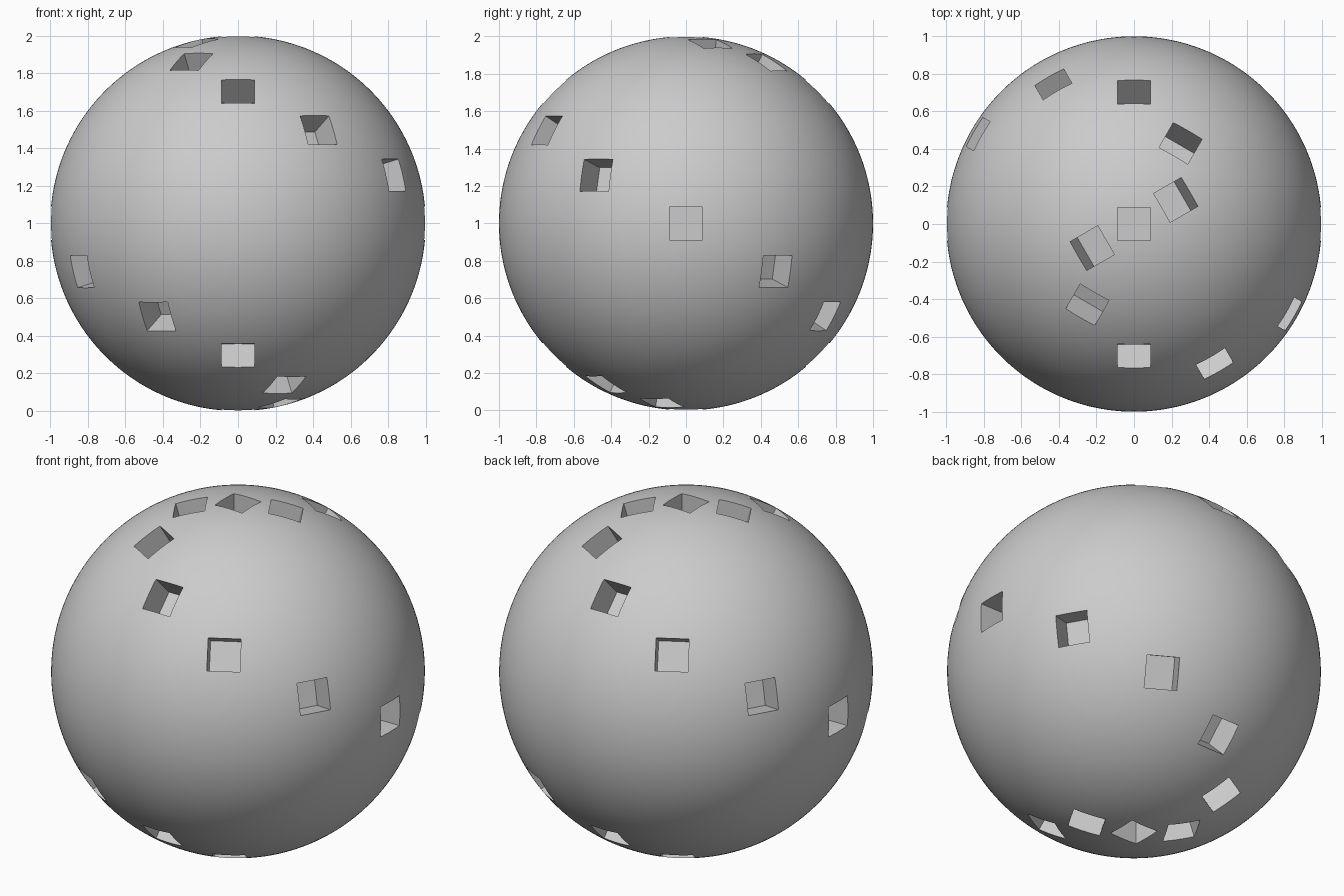
import bpy, bmesh
from math import radians
from mathutils import Matrix

# Remove the default cube
default = bpy.data.objects.get("Cube")
if default:
    bpy.data.objects.remove(default, do_unlink=True)

WIDTH = 0.177      # side of each square pocket
FLOOR = 0.82       # distance of the pocket floors from the ball centre
HEIGHT = 0.4       # cutter length, reaching well outside the ball

# Plain grey material
grey = bpy.data.materials.new("plain_grey")
grey.use_nodes = True
colour = (0.6, 0.6, 0.6, 1)
grey.diffuse_color = colour
grey.node_tree.nodes["Principled BSDF"].inputs["Base Color"].default_value = colour


def make_object(name, bm):
    mesh = bpy.data.meshes.new(name)
    bm.to_mesh(mesh)
    bm.free()
    mesh.materials.append(grey)
    obj = bpy.data.objects.new(name, mesh)
    bpy.context.collection.objects.link(obj)
    obj.location.z = 1
    return obj


# Ball
bm = bmesh.new()
bmesh.ops.create_uvsphere(bm, u_segments=192, v_segments=96, radius=1)
ball = make_object("ball", bm)
for face in ball.data.polygons:
    face.use_smooth = True

# Square cutters along a winding seam: longitude turns twice as fast as latitude
bm = bmesh.new()
box = (Matrix.Translation((FLOOR + HEIGHT / 2, 0, 0))
       @ Matrix.Diagonal((HEIGHT, WIDTH, WIDTH, 1)))
for half_turn in (0, 180):
    for lat in range(-90, 91, 15):
        if half_turn and abs(lat) == 90:
            continue                      # each pole has a single pocket
        spin = Matrix.Rotation(radians(half_turn - 2 * lat), 4, "Z")
        tilt = Matrix.Rotation(radians(-lat), 4, "Y")
        bmesh.ops.create_cube(bm, size=1, matrix=spin @ tilt @ box)
cutter = make_object("pocket_cutter", bm)
cutter.hide_render = True

# Cut the pockets, then drop the cutter
cut = ball.modifiers.new("pockets", "BOOLEAN")
cut.operation = "DIFFERENCE"
cut.solver = "EXACT"
cut.object = cutter
bpy.ops.object.select_all(action="DESELECT")
bpy.context.view_layer.objects.active = ball
ball.select_set(True)
bpy.ops.object.modifier_apply(modifier=cut.name)
bpy.data.objects.remove(cutter, do_unlink=True)
bpy.ops.object.shade_smooth_by_angle(angle=radians(30))
